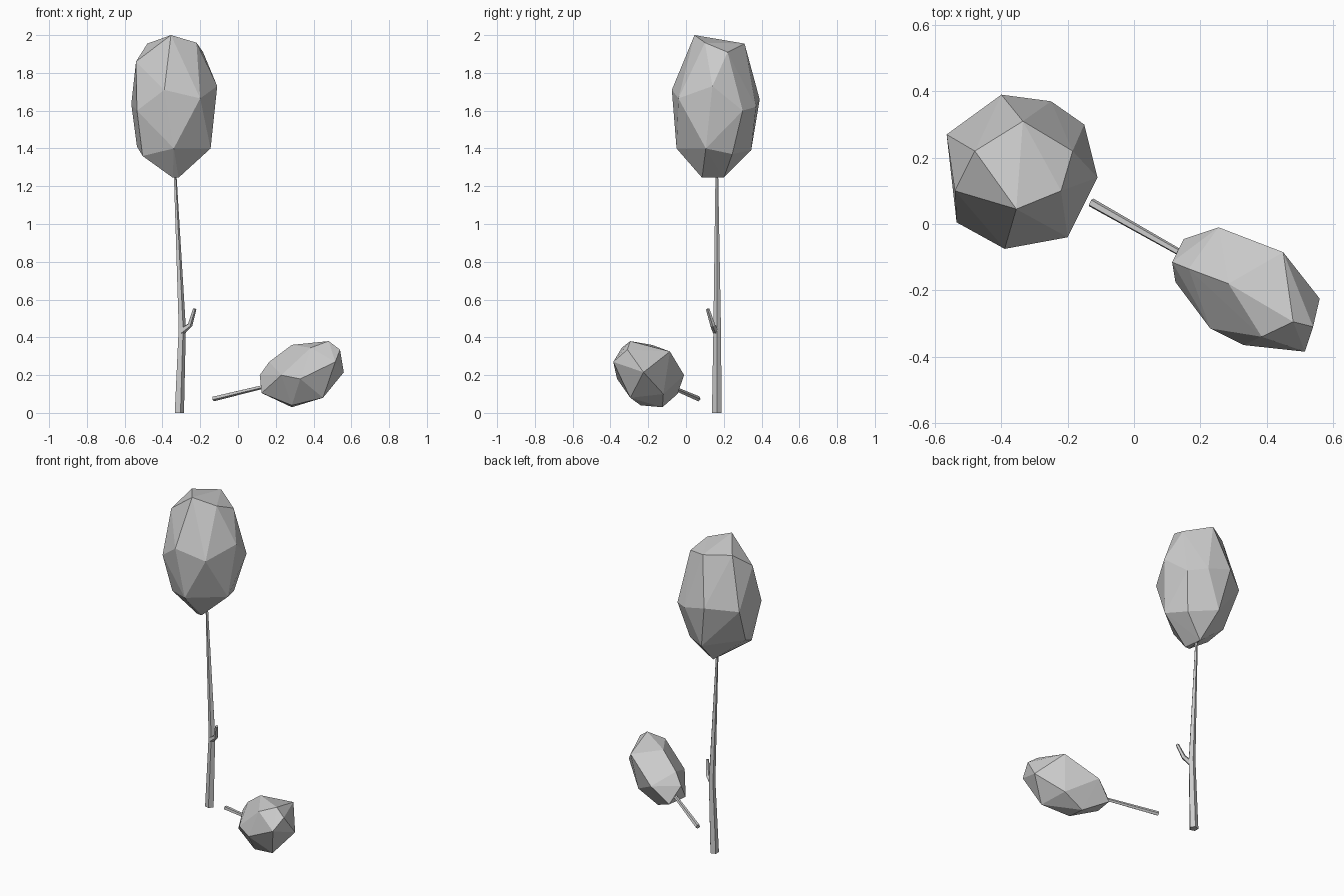
import bpy
import bmesh
from math import cos, sin, tau
from mathutils import Vector

default_cube = bpy.data.objects.get("Cube")
if default_cube:
    bpy.data.objects.remove(default_cube, do_unlink=True)


def make_material(name, color):
    material = bpy.data.materials.new(name)
    material.use_nodes = True
    material.diffuse_color = color
    shader = material.node_tree.nodes["Principled BSDF"]
    shader.inputs["Base Color"].default_value = color
    shader.inputs["Roughness"].default_value = .8
    return material


plain_grey = make_material("plain grey", (.6, .6, .6, 1))


def finish(name, bm):
    """Turn a bmesh into a flat-shaded object with the grey material."""
    bmesh.ops.recalc_face_normals(bm, faces=bm.faces)
    mesh = bpy.data.meshes.new(name)
    bm.to_mesh(mesh)
    bm.free()
    mesh.materials.append(plain_grey)
    part = bpy.data.objects.new(name, mesh)
    bpy.context.collection.objects.link(part)
    return part


def faceted_crown(name, *rings):
    """Wrap a low-poly foliage hull around rings of corner points."""
    bm = bmesh.new()
    for ring in rings:
        for point in ring:
            bm.verts.new(point)
    hull = bmesh.ops.convex_hull(bm, input=bm.verts)
    loose = {v for v in hull["geom_interior"] + hull["geom_unused"]
             if isinstance(v, bmesh.types.BMVert)}
    bmesh.ops.delete(bm, geom=list(loose), context="VERTS")
    return finish(name, bm)


def tapered_limb(name, path, radii, sides=5, level_ends=False):
    """Sweep a tapering polygon along a path and cap both ends."""
    bm = bmesh.new()
    points = [Vector(p) for p in path]
    rings = []
    for i, (point, radius) in enumerate(zip(points, radii)):
        before = points[max(i - 1, 0)]
        after = points[min(i + 1, len(points) - 1)]
        along = Vector((0, 0, 1)) if level_ends else (after - before).normalized()
        across = Vector((0, 1, 0)).cross(along).normalized()
        up = along.cross(across)
        rings.append([
            bm.verts.new(point + radius * (across * cos(tau * k / sides)
                                           + up * sin(tau * k / sides)))
            for k in range(sides)])
    for lower, upper in zip(rings, rings[1:]):
        for k in range(sides):
            n = (k + 1) % sides
            bm.faces.new((lower[k], lower[n], upper[n], upper[k]))
    bm.faces.new(rings[0])
    bm.faces.new(rings[-1])
    return finish(name, bm)


# Standing tree: trunk with a bend, a snapped side branch and a tall crown
tapered_limb("standing_trunk",
             [(-.313, .163, 0), (-.297, .165, .45), (-.335, .163, 1.3)],
             (.027, .021, .007), level_ends=True)
tapered_limb("side_branch",
             [(-.3, .16, .43), (-.255, .142, .465), (-.23, .115, .55)],
             (.019, .014, .01))

top_ring = [(-.355, .045, 2), (-.335, .31, 1.955), (-.185, .22, 1.91),
            (-.22, .1, 1.96), (-.48, .22, 1.955), (-.54, .1, 1.86)]
middle_ring = [(-.565, .27, 1.635), (-.4, .39, 1.66), (-.25, .37, 1.62),
               (-.15, .3, 1.6), (-.11, .14, 1.73), (-.2, -.04, 1.665),
               (-.39, -.075, 1.71), (-.535, .005, 1.6)]
lower_ring = [(-.34, -.05, 1.4), (-.145, .105, 1.4), (-.2, .245, 1.37),
              (-.35, .345, 1.39), (-.535, .165, 1.41), (-.505, .06, 1.36)]
underside = [(-.345, .085, 1.245), (-.315, .085, 1.245), (-.33, .2, 1.245)]
faceted_crown("standing_crown", top_ring, middle_ring, lower_ring, underside)

# Fallen tree: thin stem and a smaller crown lying on its side
tapered_limb("fallen_stem",
             [(-.13, .065, .075), (.18, -.11, .15)], (.014, .01))

ridge = [(.48, -.295, .38), (.285, -.18, .36), (.385, -.34, .345),
         (.45, -.085, .325), (.54, -.31, .335), (.165, -.135, .27)]
girth = [(.255, -.01, .2), (.56, -.225, .215), (.515, -.385, .27),
         (.33, -.365, .18), (.23, -.315, .2), (.115, -.115, .2)]
belly = [(.15, -.045, .1), (.125, -.175, .105), (.285, -.125, .03),
         (.45, -.295, .08), (.285, -.24, .04), (.42, -.12, .1)]
faceted_crown("fallen_crown", ridge, girth, belly)
